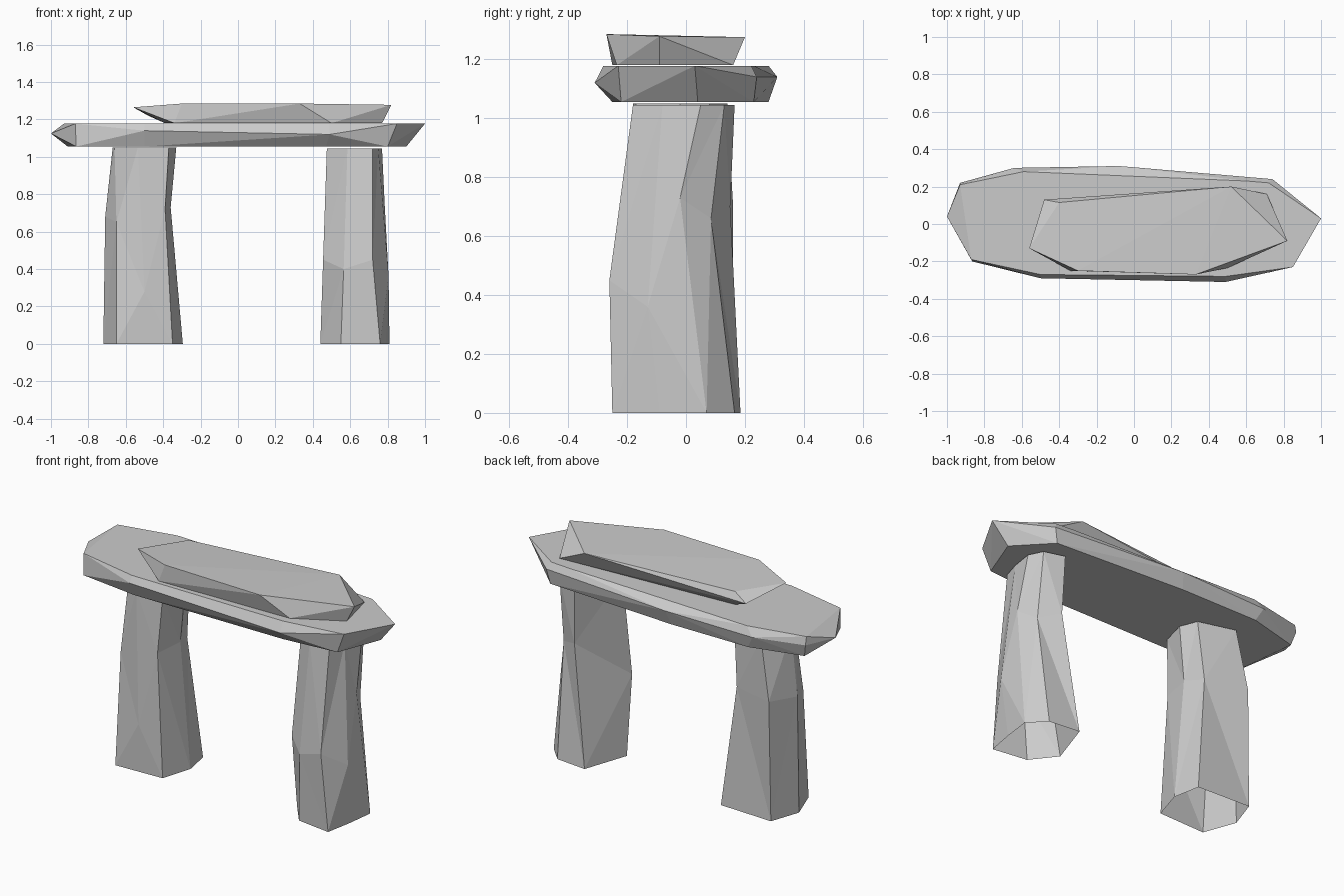
import bpy
import bmesh

default_cube = bpy.data.objects.get("Cube")
if default_cube:
    bpy.data.objects.remove(default_cube, do_unlink=True)

# Single flat stone colour
STONE = (0.6, 0.6, 0.6, 1.0)
stone = bpy.data.materials.new("grey_stone")
stone.use_nodes = True
stone.diffuse_color = STONE
shader = next(n for n in stone.node_tree.nodes if n.type == 'BSDF_PRINCIPLED')
shader.inputs["Base Color"].default_value = STONE
shader.inputs["Roughness"].default_value = 0.9


def add_object(name, bm):
    """Turn a bmesh into a flat-shaded stone object."""
    mesh = bpy.data.meshes.new(name)
    bm.to_mesh(mesh)
    bm.free()
    mesh.materials.append(stone)
    obj = bpy.data.objects.new(name, mesh)
    bpy.context.collection.objects.link(obj)
    return obj


def at_height(outline, z):
    return [(x, y, z) for x, y in outline]


def hewn_block(name, points):
    """Convex stone: the hull of its corner points."""
    bm = bmesh.new()
    for point in points:
        bm.verts.new(point)
    hull = bmesh.ops.convex_hull(bm, input=bm.verts)
    inside = {v for v in hull["geom_interior"] + hull["geom_unused"]
              if isinstance(v, bmesh.types.BMVert)}
    bmesh.ops.delete(bm, geom=list(inside), context='VERTS')
    bmesh.ops.recalc_face_normals(bm, faces=bm.faces)
    return add_object(name, bm)


def standing_stone(name, base, waist, top, height):
    """Upright stone lofted through three rings, open underneath."""
    bm = bmesh.new()
    levels = [at_height(base, 0), waist, at_height(top, height)]
    rings = [[bm.verts.new(p) for p in level] for level in levels]
    count = len(base)
    for lower, upper in zip(rings, rings[1:]):
        for i in range(count):
            j = (i + 1) % count
            bm.faces.new((lower[i], lower[j], upper[j], upper[i]))
    bm.faces.new(rings[-1])
    bmesh.ops.triangulate(bm, faces=bm.faces, quad_method='SHORT_EDGE')
    return add_object(name, bm)


# Upright on the -x side
standing_stone(
    "right_upright",
    base=[(-.65, -.21), (-.5, -.205), (-.35, -.2), (-.295, -.02),
          (-.325, .14), (-.66, .155), (-.72, -.02)],
    waist=[(-.65, -.16, .65), (-.5, -.21, .28), (-.39, -.19, .72),
           (-.36, -.02, .73), (-.4, .1, .7), (-.65, .16, .7),
           (-.71, -.02, .68)],
    top=[(-.66, -.07), (-.535, -.18), (-.37, -.17), (-.33, -.02),
         (-.37, .08), (-.585, .14), (-.67, -.02)],
    height=1.05)

# Upright on the +x side
standing_stone(
    "left_upright",
    base=[(.44, -.08), (.55, -.22), (.76, -.25), (.79, -.09),
          (.81, .07), (.72, .165), (.53, .185)],
    waist=[(.455, -.15, .45), (.565, -.235, .4), (.72, -.26, .45),
           (.805, -.13, .36), (.785, -.02, .73), (.735, .085, .66),
           (.62, .15, .7)],
    top=[(.475, -.09), (.585, -.17), (.72, -.18), (.75, -.08),
         (.77, .05), (.73, .13), (.61, .165)],
    height=1.045)

# Long lintel resting on both uprights
lintel_top = [(-.93, .21), (-.87, -.19), (-.5, -.27), (.49, -.28),
              (.85, -.23), (1, .03), (.72, .22), (.6, .23), (-.59, .28)]
lintel_waist = [(-1, .04, 1.125), (-.93, .22, 1.13),
                (-.5, -.29, 1.14), (.49, -.31, 1.12), (.74, .24, 1.14),
                (-.64, .3, 1.13), (-.08, .31, 1.14)]
lintel_base = [(-.91, .2), (-.865, -.2), (-.5, -.25), (.47, -.25),
               (.8, -.22), (.9, .04), (.72, .23), (-.1, .28), (-.6, .28)]
hewn_block("lintel", at_height(lintel_base, 1.055) + lintel_waist
           + at_height(lintel_top, 1.178))

# Smaller overhanging slab on top
slab_top = [(-.56, -.13, 1.265), (-.3, -.25, 1.285), (.33, -.27, 1.285),
            (.82, -.09, 1.278), (.52, .2, 1.275), (-.4, .115, 1.265),
            (-.48, .13, 1.22)]
slab_base = [(-.34, -.25), (.5, -.235), (.77, -.09), (.71, .16), (-.39, .1)]
hewn_block("cap_slab", at_height(slab_base, 1.18) + slab_top)
